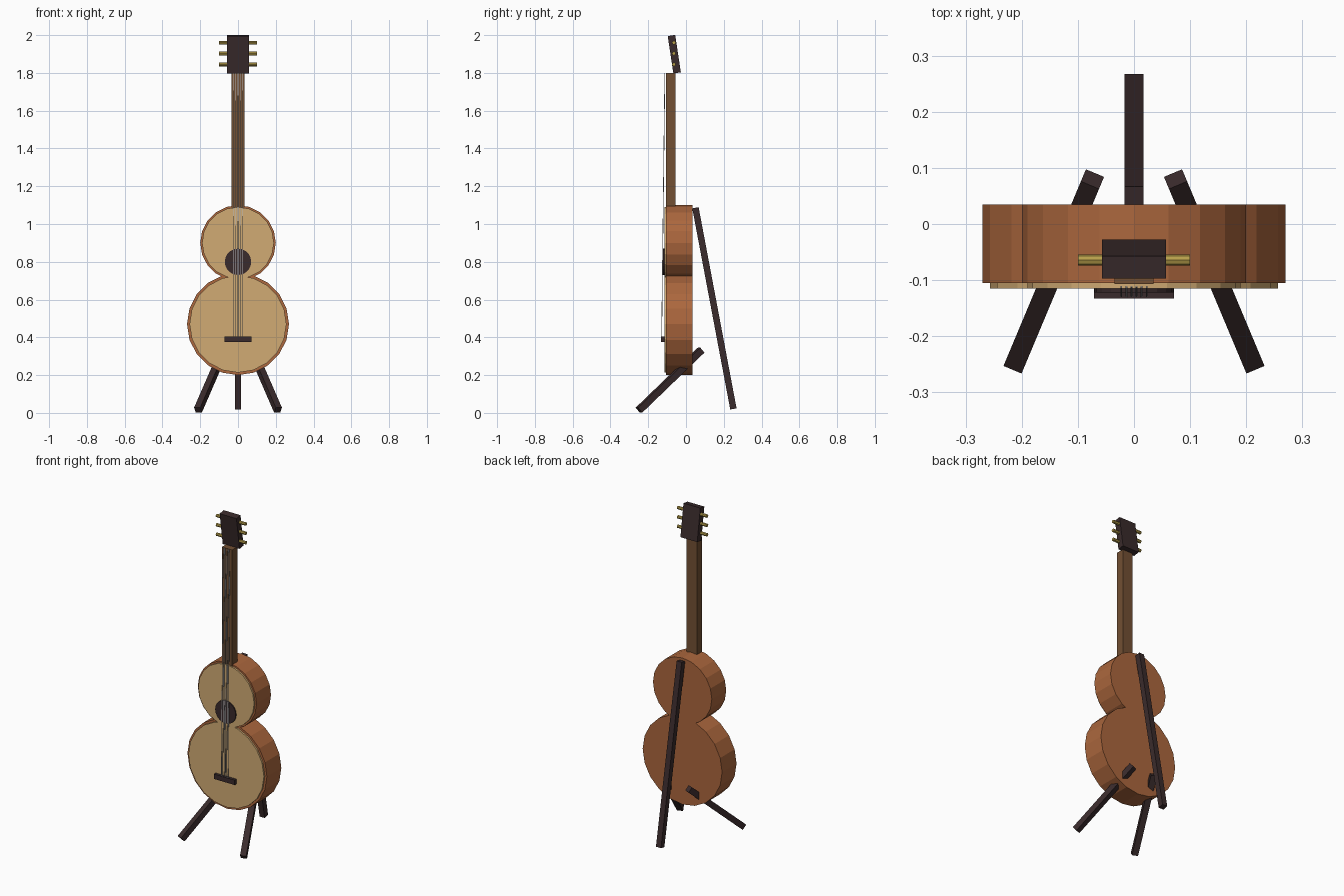
import bpy
import math
from mathutils import Vector, Matrix

if "Cube" in bpy.data.objects:
    bpy.data.objects.remove(bpy.data.objects["Cube"], do_unlink=True)


def material(name, r, g, b):
    m = bpy.data.materials.new(name)
    m.use_nodes = True
    m.diffuse_color = (r, g, b, 1)
    m.node_tree.nodes["Principled BSDF"].inputs["Base Color"].default_value = (r, g, b, 1)
    return m


red_wood = material("red_brown_wood", 0.41, 0.135, 0.047)
pale_wood = material("pale_spruce", 0.64, 0.41, 0.175)
neck_wood = material("neck_brown", 0.17, 0.08, 0.033)
dark_wood = material("dark_ebony", 0.042, 0.024, 0.025)
steel = material("string_steel", 0.55, 0.55, 0.57)
brass = material("peg_brass", 0.48, 0.35, 0.07)


def finish(name, mat):
    ob = bpy.context.object
    ob.name = name
    ob.data.materials.append(mat)
    return ob


def box(name, mat, center, size, tilt=0):
    bpy.ops.mesh.primitive_cube_add(size=1, location=center, rotation=(tilt, 0, 0))
    ob = finish(name, mat)
    ob.scale = size
    return ob


def disc(name, mat, radius, z, front, back, sides=20):
    """Flat drum facing the front, between two depths."""
    bpy.ops.mesh.primitive_cylinder_add(vertices=sides, radius=radius, depth=back - front,
                                        location=(0, (front + back) / 2, z),
                                        rotation=(math.pi / 2, 0, 0))
    return finish(name, mat)


def beam(name, mat, start, end, width):
    """Square bar from start to end, with its sides kept level."""
    a, b = Vector(start), Vector(end)
    along = (b - a).normalized()
    side = along.cross(Vector((0, 0, 1))).normalized()
    up = side.cross(along)
    ob = box(name, mat, (0, 0, 0), (1, 1, 1))
    frame = Matrix((side, along, up)).transposed().to_4x4()
    size = Matrix.Diagonal((width, (b - a).length, width, 1))
    ob.matrix_world = Matrix.Translation((a + b) / 2) @ frame @ size
    return ob


def rod(name, mat, start, end, radius, sides):
    a, b = Vector(start), Vector(end)
    bpy.ops.mesh.primitive_cylinder_add(vertices=sides, radius=radius, depth=(b - a).length,
                                        location=(a + b) / 2)
    ob = finish(name, mat)
    ob.rotation_euler = (b - a).to_track_quat("Z", "Y").to_euler()
    return ob


# Body: two overlapping drums, each with a smaller pale top plate
for part, radius, z in (("lower", 0.27, 0.47), ("upper", 0.2, 0.9)):
    disc(part + "_body", red_wood, radius, z, -0.105, 0.035)
    disc(part + "_soundboard", pale_wood, radius * 0.95, z, -0.115, -0.1)

# Sound hole and bridge
disc("sound_hole", dark_wood, 0.07, 0.8, -0.122, -0.11)
box("bridge", dark_wood, (0, -0.123, 0.39), (0.142, 0.02, 0.03))

# Neck and tilted headstock
box("neck", neck_wood, (0, -0.081, 1.44), (0.07, 0.052, 0.72))
box("headstock", dark_wood, (0, -0.062, 1.899), (0.114, 0.04, 0.2), 0.15)

# Tuning pegs on both sides
for i, z in enumerate((1.845, 1.903, 1.96)):
    for side, label in ((1, "left"), (-1, "right")):
        rod(f"{label}_peg_{i + 1}", brass, (side * 0.04, -0.064, z),
            (side * 0.1, -0.064, z), 0.01, 8)

# Strings
for i in range(6):
    x = (i - 2.5) * 0.009
    rod(f"string_{i + 1}", steel, (x, -0.129, 0.39), (x, -0.112, 1.8), 0.0018, 6)

# Stand: one rear leg and two splayed front legs
beam("rear_stand_leg", dark_wood, (0, 0.251, 0.021), (0, 0.05, 1.086), 0.034)
for side, label in ((1, "left"), (-1, "right")):
    beam(label + "_front_stand_leg", dark_wood, (side * 0.212, -0.249, 0.0145),
         (side * 0.074, 0.08, 0.332), 0.035)
